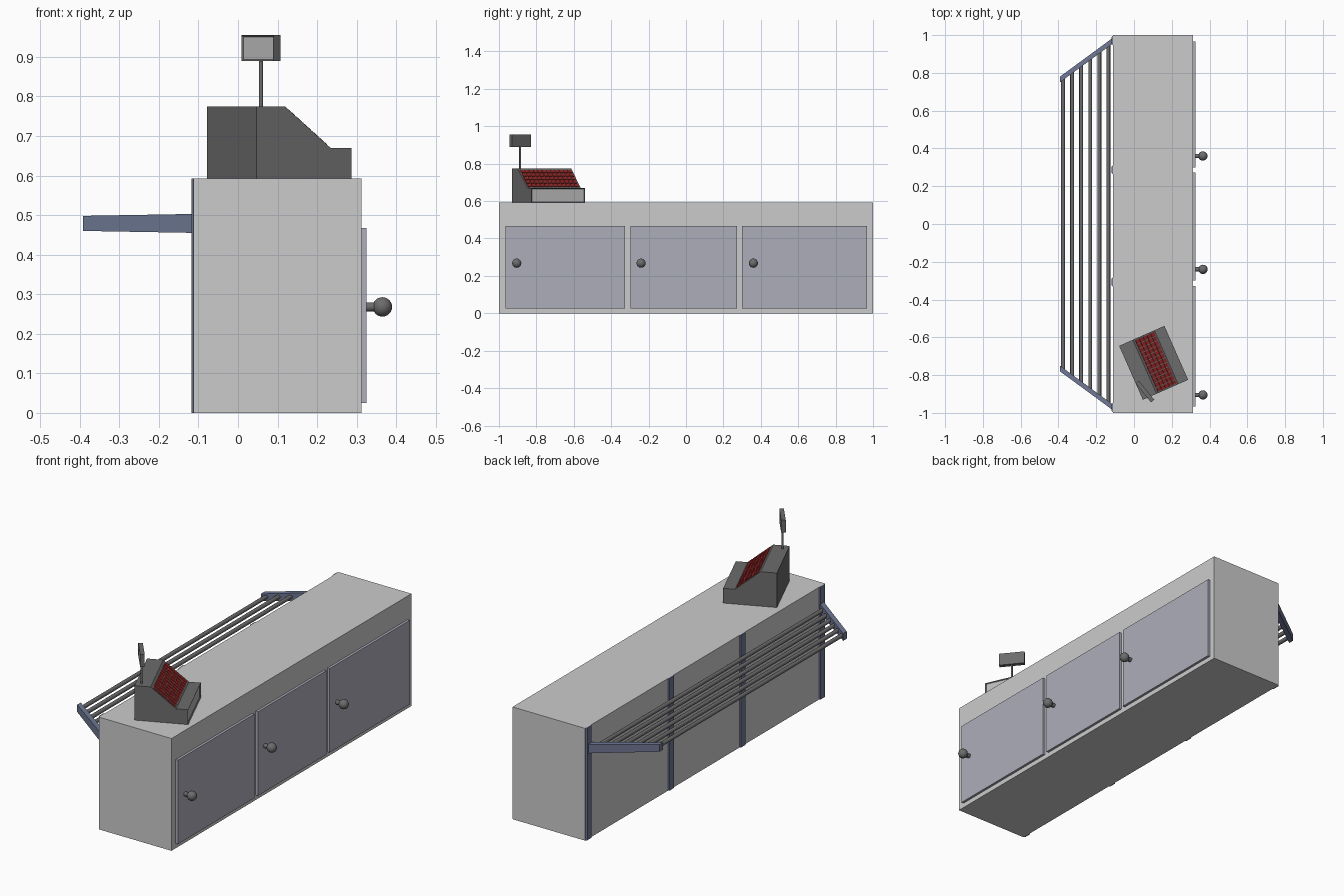
import bpy, bmesh
from math import radians, sin, cos, pi, atan2, hypot
from mathutils import Matrix, Vector

if "Cube" in bpy.data.objects:
    bpy.data.objects.remove(bpy.data.objects["Cube"])


def material(name, r, g, b):
    m = bpy.data.materials.new(name)
    m.diffuse_color = (r, g, b, 1)
    m.use_nodes = True
    m.node_tree.nodes["Principled BSDF"].inputs["Base Color"].default_value = m.diffuse_color
    return m


BODY = material("light_grey", 0.55, 0.55, 0.57)
DOOR = material("door_grey", 0.42, 0.42, 0.50)
BLUE = material("blue_grey", 0.16, 0.19, 0.30)
DARK = material("dark_grey", 0.15, 0.15, 0.15)
RED = material("key_red", 0.30, 0.02, 0.02)
PALE = material("pale_grey", 0.50, 0.50, 0.50)


def finish(name, bm, mat, mw=None):
    bmesh.ops.recalc_face_normals(bm, faces=bm.faces)
    me = bpy.data.meshes.new(name)
    bm.to_mesh(me)
    bm.free()
    ob = bpy.data.objects.new(name, me)
    bpy.context.collection.objects.link(ob)
    me.materials.append(mat)
    if mw is not None:
        ob.matrix_world = mw
    return ob


def add_box(bm, lo, hi, mw=Matrix()):
    lo, hi = Vector(lo), Vector(hi)
    s = hi - lo
    m = mw @ Matrix.Translation((lo + hi) / 2) @ Matrix.Diagonal((*s, 1))
    return bmesh.ops.create_cube(bm, size=1, matrix=m)["verts"]


def box(name, lo, hi, mat, mw=None):
    bm = bmesh.new()
    add_box(bm, lo, hi)
    return finish(name, bm, mat, mw)


def rod(name, a, b, r, mat, mw=None, n=16):
    a, b = Vector(a), Vector(b)
    d = b - a
    bm = bmesh.new()
    m = Matrix.Translation((a + b) / 2) @ d.to_track_quat('Z', 'Y').to_matrix().to_4x4()
    bmesh.ops.create_cone(bm, cap_ends=True, segments=n, radius1=r, radius2=r,
                          depth=d.length, matrix=m)
    for f in bm.faces:
        f.smooth = len(f.verts) == 4
    return finish(name, bm, mat, mw)


def prism(name, pts, offset, mat, mw=None):
    bm = bmesh.new()
    f = bm.faces.new([bm.verts.new(p) for p in pts])
    ext = bmesh.ops.extrude_face_region(bm, geom=[f])["geom"]
    bmesh.ops.translate(bm, verts=[v for v in ext if isinstance(v, bmesh.types.BMVert)], vec=offset)
    if not f.is_valid or len(bm.faces) < len(pts) + 2:
        bm.faces.new([v for v in bm.verts][:len(pts)])
    return finish(name, bm, mat, mw)


def recess(ob, normal, thickness, depth, mat):
    """Inset the face pointing along normal and push it inwards."""
    bm = bmesh.new()
    bm.from_mesh(ob.data)
    bm.normal_update()
    f = max(bm.faces, key=lambda q: q.normal.dot(Vector(normal)))
    bmesh.ops.inset_individual(bm, faces=[f], thickness=thickness, depth=-depth)
    ob.data.materials.append(mat)
    f.material_index = 1
    bm.to_mesh(ob.data)
    bm.free()


# Counter body
box("counter", (-0.112, -1, 0), (0.312, 1, 0.592), BODY)

# Cupboard doors with ball knobs
for i, (y0, y1, ky) in enumerate([(-0.965, -0.327, -0.905), (-0.298, 0.272, -0.24), (0.30, 0.967, 0.36)]):
    box(f"door_{i}", (0.30, y0, 0.025), (0.325, y1, 0.468), DOOR)
    rod(f"knob_stem_{i}", (0.32, ky, 0.268), (0.35, ky, 0.268), 0.0115, DARK)
    bm = bmesh.new()
    bmesh.ops.create_uvsphere(bm, u_segments=20, v_segments=12, radius=0.0245,
                              matrix=Matrix.Translation((0.365, ky, 0.268)))
    for f in bm.faces:
        f.smooth = True
    finish(f"knob_{i}", bm, DARK)

# Trim strips on the customer side
for i, y in enumerate((-0.972, -0.308, 0.287, 0.972)):
    prism(f"trim_strip_{i}", [(-0.111, y - 0.025, 0), (-0.118, y - 0.018, 0),
                              (-0.118, y + 0.018, 0), (-0.111, y + 0.025, 0)], (0, 0, 0.592), BLUE)

# Tapered shelf arms
for side, s in (("left", -1), ("right", 1)):
    prism(f"shelf_arm_{side}", [(-0.11, s * 0.957, 0.455), (-0.392, s * 0.75, 0.46),
                                (-0.392, s * 0.75, 0.498), (-0.11, s * 0.957, 0.503)],
          (0, s * 0.03, 0), BLUE)

# Shelf bars
for i in range(6):
    x = -0.375 + i * 0.0478
    h = 0.972 + 0.735 * (x + 0.11)
    rod(f"shelf_bar_{i}", (x, -h, 0.48), (x, h, 0.48), 0.0105, DARK)

# Cash register housing (local x is towards the clerk)
REG = Matrix.Translation((0.104, -0.735, 0)) @ Matrix.Rotation(radians(23.8), 4, 'Z')
W = 0.156
profile = [(-0.131, 0.592), (0.131, 0.592), (0.131, 0.67), (0.073, 0.67), (-0.052, 0.774), (-0.131, 0.774)]
housing = prism("register_housing", [(x, -W, z) for x, z in profile], (0, 2 * W, 0), DARK, REG)
recess(housing, (1, 0, 0), 0.006, 0.005, PALE)

# Register keys on the sloped face
dx, dz = 0.125, -0.104
slope = REG @ Matrix.Translation((-0.052, 0, 0.774)) @ Matrix.Rotation(atan2(-dz, dx), 4, 'Y')
length, rows, cols = hypot(dx, dz), 5, 12
ps, pc = (length - 0.02) / rows, 0.30 / cols
bm = bmesh.new()
for r in range(rows):
    for c in range(cols):
        x, y = 0.012 + r * ps, -0.15 + c * pc
        add_box(bm, (x + 0.002, y + 0.002, -0.003), (x + ps - 0.002, y + pc - 0.002, 0.003))
finish("register_keys", bm, RED, slope)

# Customer display on a pole
rod("display_pole", (0.058, -0.887, 0.77), (0.058, -0.887, 0.895), 0.005, DARK)
DISP = Matrix.Translation((0.058, -0.887, 0.922)) @ Matrix.Rotation(radians(-51), 4, 'Z')
display = box("display", (-0.065, -0.011, -0.033), (0.065, 0.011, 0.033), DARK, DISP)
recess(display, (0, -1, 0), 0.006, 0.003, PALE)
